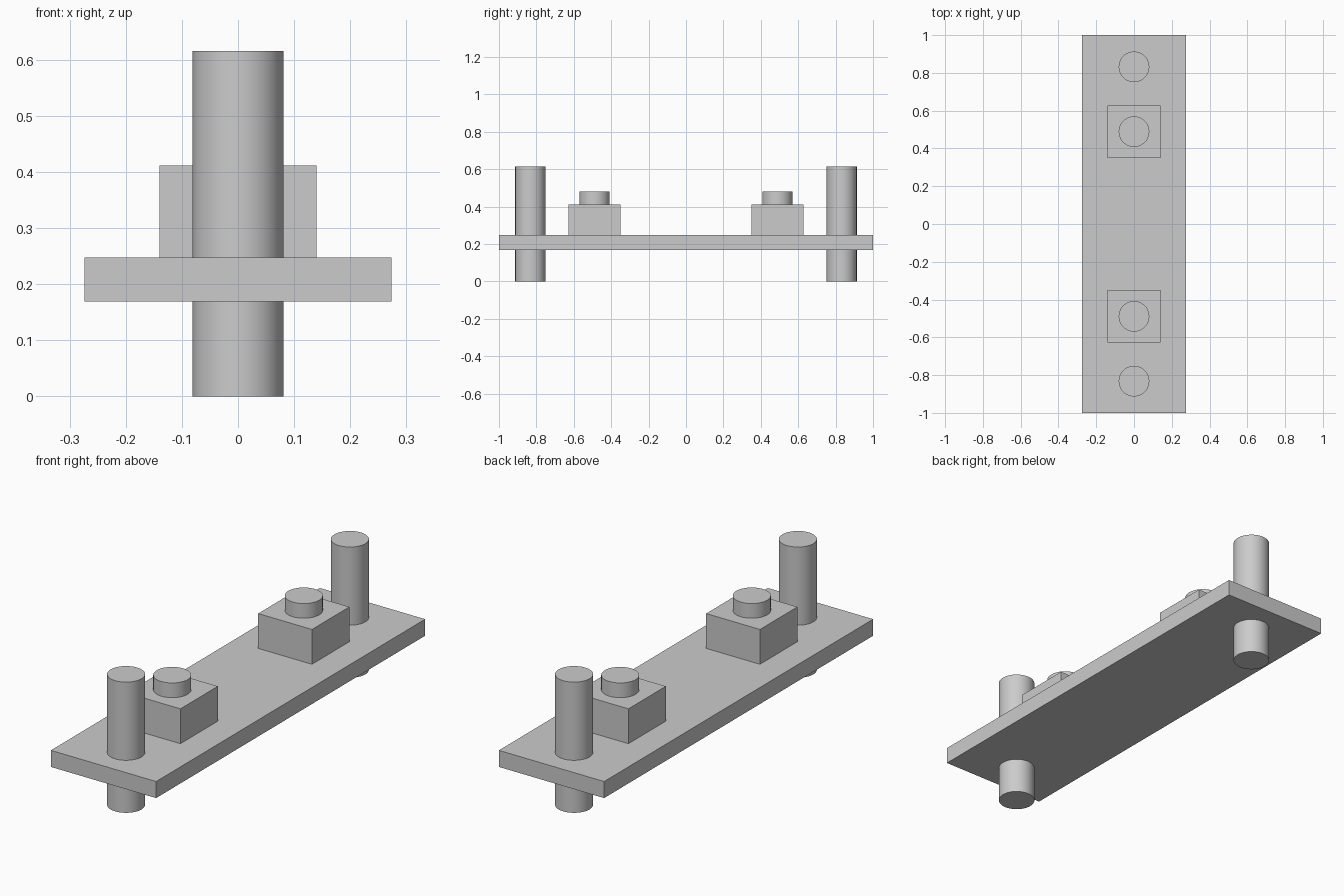
import bpy

cube = bpy.data.objects.get("Cube")
if cube:
    bpy.data.objects.remove(cube, do_unlink=True)

# Single grey finish
GREY = (0.6, 0.6, 0.6, 1.0)
grey = bpy.data.materials.new("plain_grey")
grey.use_nodes = True
grey.diffuse_color = GREY
grey.node_tree.nodes["Principled BSDF"].inputs["Base Color"].default_value = GREY

PLATE_BOTTOM, PLATE_TOP = 0.169, 0.247
BLOCK_TOP, KNOB_TOP, POST_TOP = 0.411, 0.48, 0.615
RADIUS = 0.081


def box(name, width, depth, bottom, top, y=0):
    bpy.ops.mesh.primitive_cube_add(size=1, location=(0, y, (bottom + top) / 2))
    obj = bpy.context.object
    obj.name = name
    obj.scale = (width, depth, top - bottom)
    bpy.ops.object.transform_apply(location=False, rotation=False, scale=True)
    obj.data.materials.append(grey)


def cylinder(name, bottom, top, y):
    bpy.ops.mesh.primitive_cylinder_add(
        vertices=64, radius=RADIUS, depth=top - bottom,
        location=(0, y, (bottom + top) / 2))
    obj = bpy.context.object
    obj.name = name
    obj.data.materials.append(grey)
    bpy.ops.object.shade_smooth_by_angle()


# Long flat base plate
box("base_plate", 0.548, 2, PLATE_BOTTOM, PLATE_TOP)

# Mirrored ends: a post through the plate, and a block topped by a knob
for end, side in (("front", -1), ("back", 1)):
    cylinder(end + "_post", 0, POST_TOP, side * 0.832)
    box(end + "_block", 0.28, 0.278, PLATE_TOP, BLOCK_TOP, side * 0.489)
    cylinder(end + "_knob", BLOCK_TOP, KNOB_TOP, side * 0.489)
